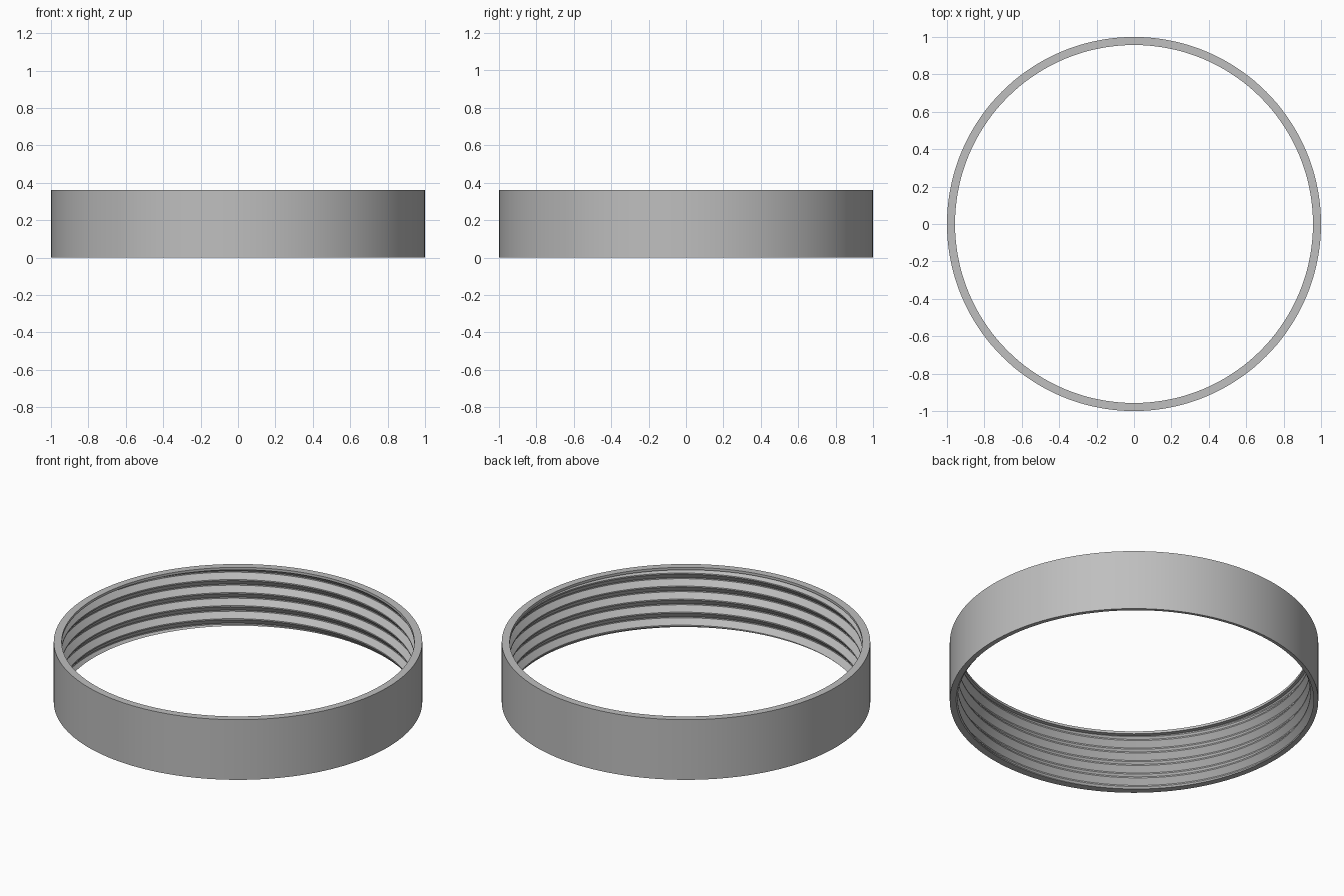
import bpy
import bmesh
from math import sin, cos, pi, tau, radians

if "Cube" in bpy.data.objects:
    bpy.data.objects.remove(bpy.data.objects["Cube"], do_unlink=True)

HEIGHT, OUTER = 0.36, 1.0
CREST, ROOT = 0.957, 0.983       # thread radii
PITCH, FLAT = 0.078, 0.007       # thread pitch and width of crest and root flats
LIP = 0.345                      # underside of the plain top lip
SEGMENTS = 144

slope = PITCH / 2 - FLAT
# one pitch of thread: offset along the axis, radius
TOOTH = [(0, CREST), (FLAT, CREST), (FLAT + slope, ROOT), (PITCH - slope, ROOT)]


def thread_radius(u):
    """Radius of the thread at axial offset u from a crest."""
    u %= PITCH
    points = TOOTH + [(PITCH, CREST)]
    for (a, ra), (b, rb) in zip(points, points[1:]):
        if u <= b:
            return ra + (rb - ra) * (u - a) / (b - a)
    return CREST


def section(angle):
    """Closed wall section at one angle, with the helix shifted to suit."""
    start = 0.282 + PITCH * (angle - radians(135)) / tau
    points = []
    for turn in range(-6, 4):
        for offset, radius in TOOTH:
            z = start + turn * PITCH + offset
            if z < 0 or z > LIP:
                z = min(max(z, 0), LIP)
                radius = thread_radius(z - start)
            points.append((radius, z))
    return points + [(CREST, LIP), (CREST, HEIGHT), (OUTER, HEIGHT), (OUTER, 0)]


# threaded ring: sections swept around the axis, with the seam merged
bm = bmesh.new()
columns = []
for i in range(SEGMENTS + 1):
    a = tau * i / SEGMENTS
    columns.append([bm.verts.new((r * cos(a), r * sin(a), z)) for r, z in section(a)])
for left, right in zip(columns, columns[1:]):
    for j in range(len(left)):
        k = (j + 1) % len(left)
        bm.faces.new((left[j], left[k], right[k], right[j]))
bmesh.ops.remove_doubles(bm, verts=bm.verts, dist=0.00005)
bmesh.ops.dissolve_degenerate(bm, edges=bm.edges, dist=0.00005)
bmesh.ops.recalc_face_normals(bm, faces=bm.faces)

mesh = bpy.data.meshes.new("threaded_ring")
bm.to_mesh(mesh)
bm.free()
ring = bpy.data.objects.new("threaded_ring", mesh)
bpy.context.collection.objects.link(ring)

# plain grey
grey = bpy.data.materials.new("light grey")
grey.use_nodes = True
colour = (0.52, 0.52, 0.52, 1)
grey.diffuse_color = colour
grey.node_tree.nodes["Principled BSDF"].inputs["Base Color"].default_value = colour
mesh.materials.append(grey)

bpy.ops.object.select_all(action="DESELECT")
ring.select_set(True)
bpy.context.view_layer.objects.active = ring
bpy.ops.object.shade_smooth_by_angle(angle=radians(25))
